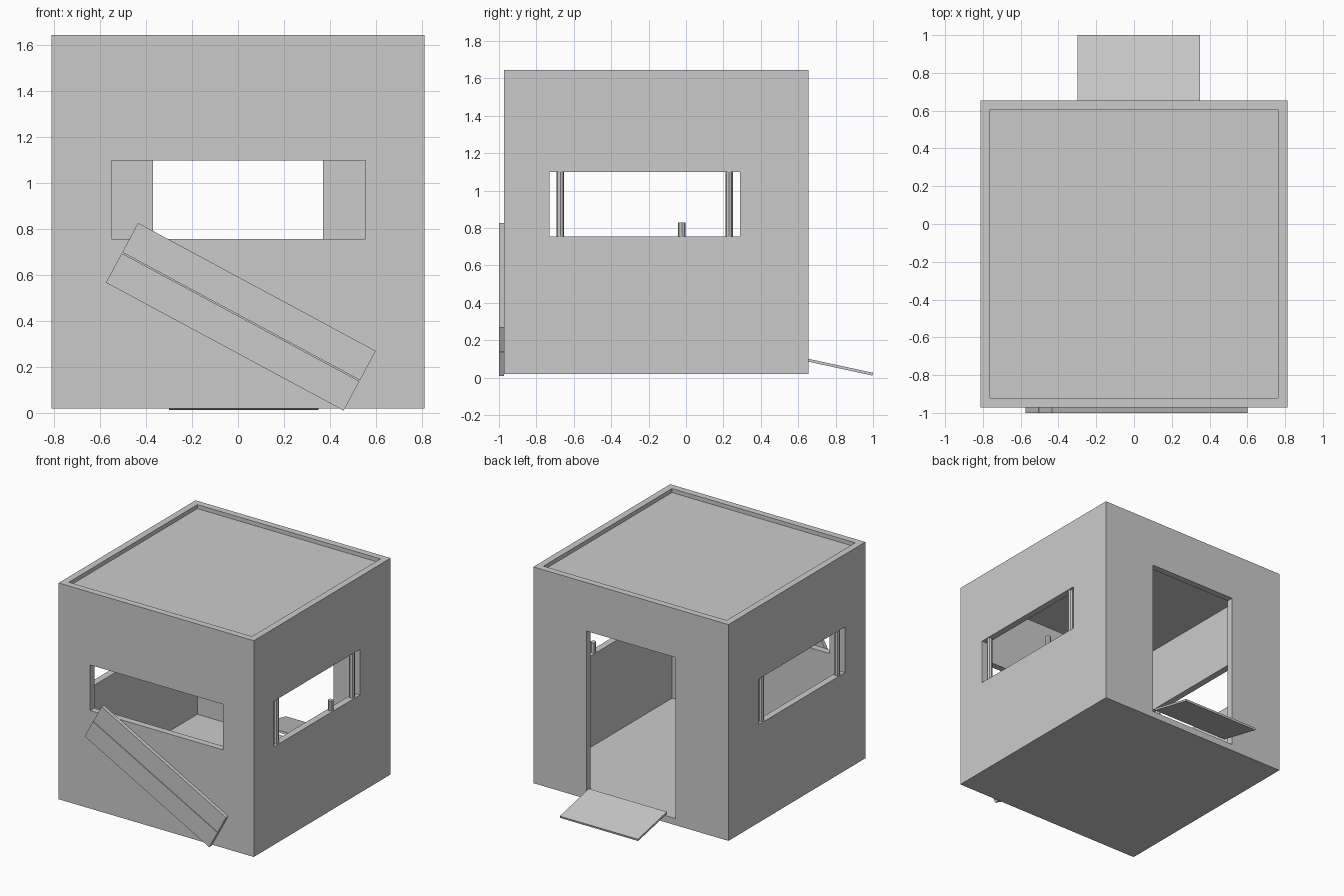
import bpy, math
from mathutils import Matrix

if "Cube" in bpy.data.objects:
    bpy.data.objects.remove(bpy.data.objects["Cube"])

concrete = bpy.data.materials.new("plain grey")
concrete.diffuse_color = (0.6, 0.6, 0.6, 1)
concrete.use_nodes = True
concrete.node_tree.nodes["Principled BSDF"].inputs["Base Color"].default_value = concrete.diffuse_color


def box(name, x, y, z):
    """Box from (min, max) ranges."""
    bpy.ops.mesh.primitive_cube_add(size=1)
    o = bpy.context.object
    o.name = o.data.name = name
    mid = [(a + b) / 2 for a, b in (x, y, z)]
    dim = [b - a for a, b in (x, y, z)]
    o.data.transform(Matrix.Translation(mid) @ Matrix.Diagonal((*dim, 1)))
    o.data.materials.append(concrete)
    return o


def cut(target, *ranges):
    """Cut a box-shaped opening out of the target."""
    cutter = box("cutter", *ranges)
    mod = target.modifiers.new("opening", "BOOLEAN")
    mod.operation, mod.solver, mod.object = "DIFFERENCE", "EXACT", cutter
    bpy.context.view_layer.objects.active = target
    bpy.ops.object.modifier_apply(modifier=mod.name)
    bpy.data.objects.remove(cutter, do_unlink=True)


def bar(name, x, y, z0, z1):
    bpy.ops.mesh.primitive_cylinder_add(vertices=8, radius=0.02, depth=z1 - z0,
                                        location=(x, y, (z0 + z1) / 2))
    o = bpy.context.object
    o.name = name
    o.data.materials.append(concrete)


# Hollow hut with a sunken roof
W, Y0, Y1, Z0, Z1, T = 0.812, -0.972, 0.655, 0.018, 1.645, 0.05
SILL, HEAD = 0.755, 1.098
hut = box("hut_shell", (-W, W), (Y0, Y1), (Z0, Z1))
inner = ((-W + T, W - T), (Y0 + T, Y1 - T))
cut(hut, *inner, (Z0 + T, 1.585))                               # room
cut(hut, *inner, (1.615, Z1 + 0.1))                             # roof recess
cut(hut, (-0.55, 0.555), (Y0 - 0.1, Y0 + 0.1), (SILL, HEAD))    # front window
cut(hut, (-0.37, 0.37), (Y1 - 0.1, Y1 + 0.1), (Z0 + T, 1.28))   # back doorway
for s in (-1, 1):                                               # side windows
    cut(hut, sorted((s * (W - 0.1), s * (W + 0.1))), (-0.73, 0.29), (SILL, HEAD))

# Window bars, with one broken off on the right
for side, s in (("left", -1), ("right", 1)):
    for y in (-0.672, 0.23):
        bar(side + "_window_bar", s * (W - T / 2), y, SILL, HEAD)
bar("broken_bar", W - T / 2, -0.022, SILL, 0.83)

# Two slanted planks leaning on the front
for name, off in (("upper_plank", 0.075), ("lower_plank", -0.075)):
    p = box(name, (-0.588, 0.588), (-1.0, Y0), (off - 0.0725, off + 0.0725))
    p.data.transform(Matrix.Translation((0.0125, 0, 0.417))
                     @ Matrix.Rotation(math.radians(28.3), 4, "Y"))

# Sloping entry ramp at the back
ramp = box("entry_ramp", (-0.30, 0.35), (0, 0.353), (-0.015, 0))
ramp.data.transform(Matrix.Translation((0, Y1, 0.10))
                    @ Matrix.Rotation(math.radians(-12.2), 4, "X"))
